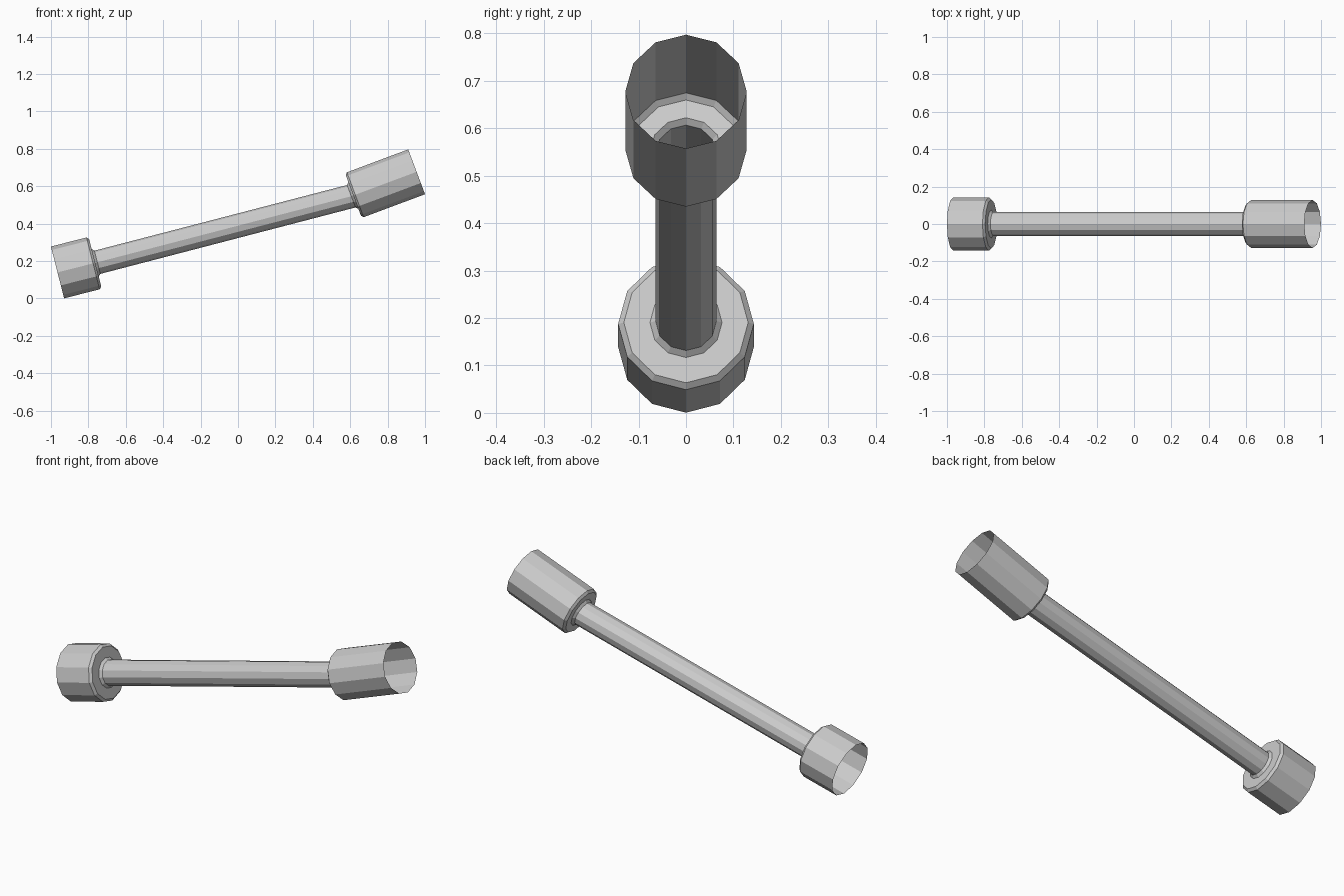
import bpy, bmesh, math
from mathutils import Vector

if "Cube" in bpy.data.objects:
    bpy.data.objects.remove(bpy.data.objects["Cube"])

SIDES = 12


def ring(origin, angle, dist, radius):
    """Ring of points round an axis tilted by angle in the xz plane."""
    axis = Vector((math.cos(angle), 0, math.sin(angle)))
    up = Vector((-math.sin(angle), 0, math.cos(angle)))
    side = Vector((0, 1, 0))
    centre = Vector(origin) + axis * dist
    return [centre + radius * (up * math.cos(t) + side * math.sin(t))
            for t in (2 * math.pi * i / SIDES for i in range(SIDES))]


def loft(name, rings):
    """Open-ended flat-shaded skin through successive rings."""
    bm = bmesh.new()
    loops = [[bm.verts.new(p) for p in r] for r in rings]
    for a, b in zip(loops, loops[1:]):
        for i in range(SIDES):
            j = (i + 1) % SIDES
            bm.faces.new((a[i], b[i], b[j], a[j]))
    # Make the skin face away from its axis
    f = bm.faces[:][0] if bm.faces else None
    bm.normal_update()
    mid = sum((v.co for lp in loops[:2] for v in lp), Vector()) / (2 * SIDES)
    if f.normal.dot(f.calc_center_median() - mid) < 0:
        bmesh.ops.reverse_faces(bm, faces=bm.faces[:])
    mesh = bpy.data.meshes.new(name)
    bm.to_mesh(mesh)
    bm.free()
    obj = bpy.data.objects.new(name, mesh)
    bpy.context.collection.objects.link(obj)
    return obj


# Socket profiles: (distance from the open mouth, radius)
lower_profile = [(0, .143), (.196, .143), (.208, .131), (.208, .076), (.22, .064)]
upper_profile = [(0, .128), (-.35, .128), (-.361, .116), (-.361, .076), (-.373, .064)]

lower = [ring((-.965, 0, .139), math.radians(14.3), d, r) for d, r in lower_profile]
upper = [ring((.955, 0, .677), math.radians(20.5), d, r) for d, r in upper_profile]

# Short lower socket, longer tilted upper socket, hollow shaft between them
loft("lower_socket", lower)
loft("upper_socket", upper)
loft("shaft", [lower[-1], upper[-1]])
